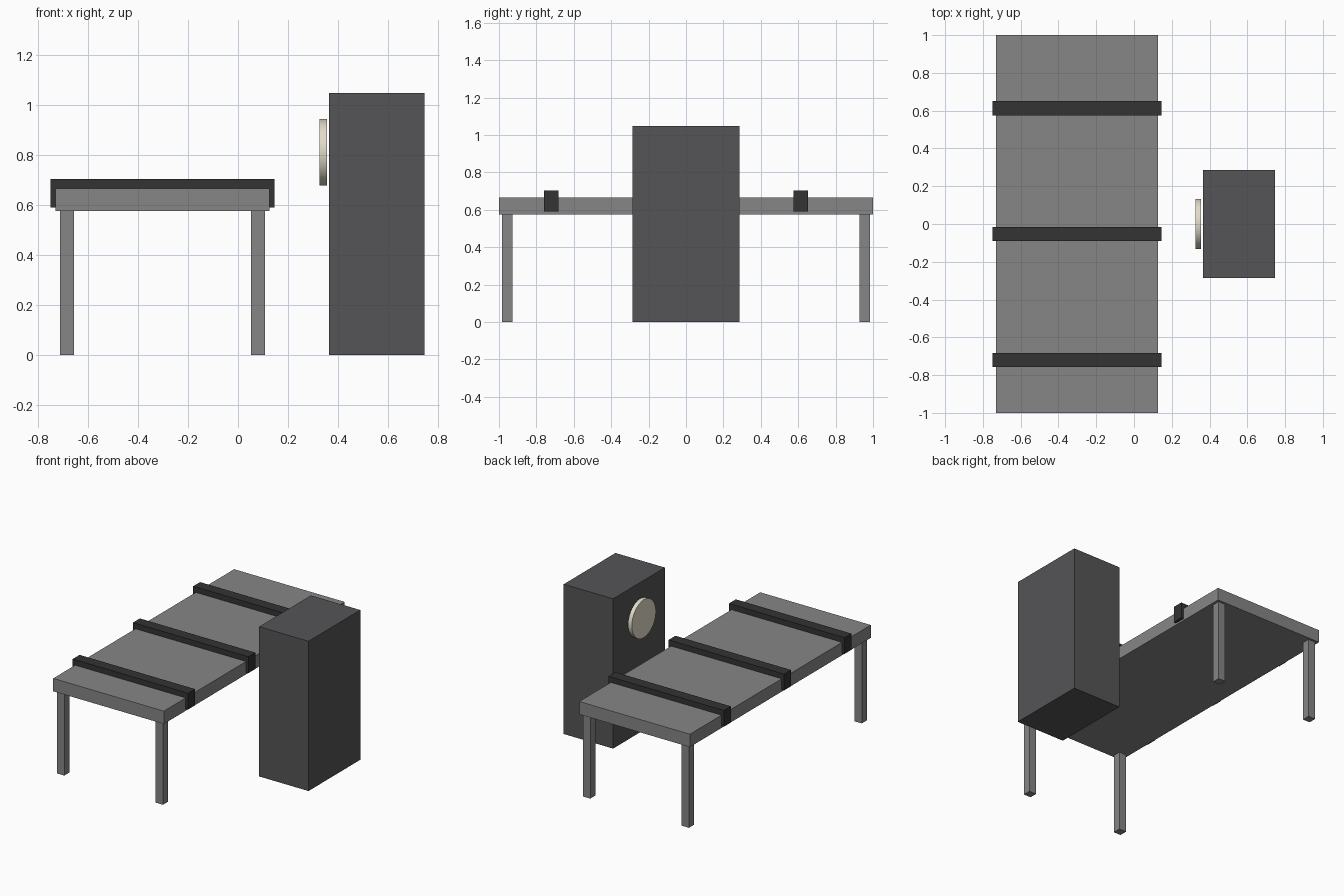
import bpy
import math

if "Cube" in bpy.data.objects:
    bpy.data.objects.remove(bpy.data.objects["Cube"])


def material(name, r, g, b):
    m = bpy.data.materials.new(name)
    m.diffuse_color = (r, g, b, 1)
    m.use_nodes = True
    m.node_tree.nodes["Principled BSDF"].inputs["Base Color"].default_value = m.diffuse_color
    return m


STEEL = material("steel_grey", 0.24, 0.24, 0.24)
STRAP = material("strap_black", 0.033, 0.033, 0.033)
CASE = material("case_dark_grey", 0.09, 0.09, 0.095)
CREAM = material("dial_cream", 0.75, 0.71, 0.58)


def box(name, x, y, z, mat):
    """Box given by its (min, max) range on each axis."""
    bpy.ops.mesh.primitive_cube_add(size=1, location=[(a + b) / 2 for a, b in (x, y, z)])
    ob = bpy.context.object
    ob.name = name
    ob.scale = [b - a for a, b in (x, y, z)]
    bpy.ops.object.transform_apply(location=False, rotation=False, scale=True)
    ob.data.materials.append(mat)
    return ob


# Table top
box("table_top", (-0.73, 0.126), (-1, 1), (0.576, 0.666), STEEL)

# Four legs
for side, x in (("left", -0.683), ("right", 0.08)):
    for end, y in (("front", -0.956), ("back", 0.956)):
        box(f"{end}_{side}_leg", (x - 0.028, x + 0.028), (y - 0.028, y + 0.028),
            (0, 0.576), STEEL)

# Three straps across the table
for i, y in enumerate((-0.72, -0.053, 0.613)):
    box(f"strap_{i + 1}", (-0.749, 0.145), (y - 0.038, y + 0.038), (0.59, 0.704), STRAP)

# Cabinet beside the table
box("cabinet", (0.364, 0.746), (-0.286, 0.286), (0, 1.048), CASE)

# Round dial facing the table, just off the cabinet face
bpy.ops.mesh.primitive_cylinder_add(vertices=32, radius=0.133, depth=0.03,
                                    location=(0.341, 0, 0.81),
                                    rotation=(0, math.pi / 2, 0))
dial = bpy.context.object
dial.name = "dial"
dial.data.materials.append(CREAM)
bpy.ops.object.shade_smooth_by_angle()
